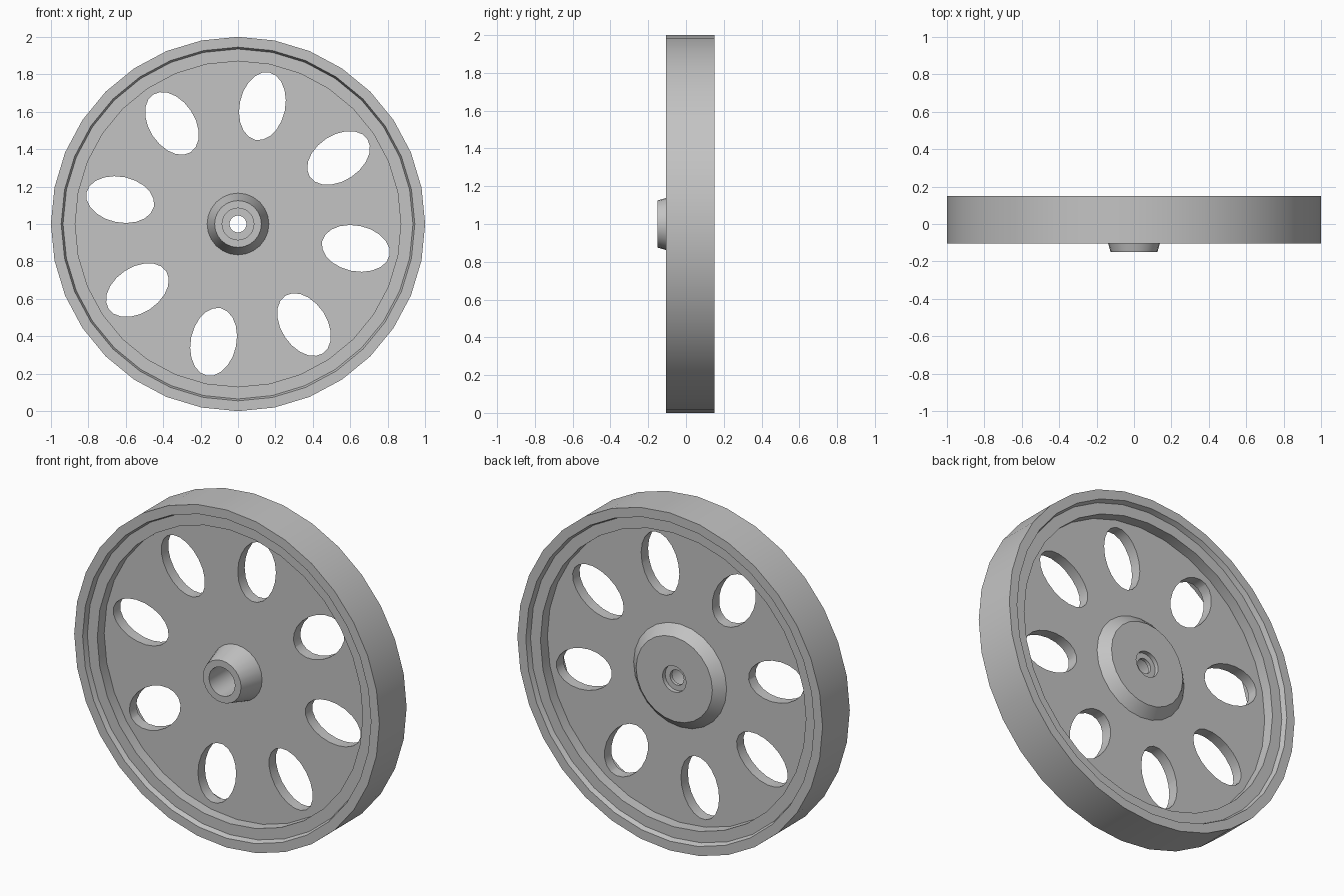
import bpy, bmesh, math
from mathutils import Matrix, Vector

cube = bpy.data.objects.get("Cube")
if cube:
    bpy.data.objects.remove(cube, do_unlink=True)

grey = bpy.data.materials.new("plain grey")
grey.use_nodes = True
grey.diffuse_color = (0.55, 0.55, 0.55, 1)
grey.node_tree.nodes["Principled BSDF"].inputs["Base Color"].default_value = (0.55, 0.55, 0.55, 1)

AXLE_Z = 1.0


def finish(name, bm):
    bmesh.ops.recalc_face_normals(bm, faces=bm.faces)
    mesh = bpy.data.meshes.new(name)
    bm.to_mesh(mesh)
    bm.free()
    mesh.materials.append(grey)
    obj = bpy.data.objects.new(name, mesh)
    bpy.context.collection.objects.link(obj)
    return obj


def lathe(name, profile, sides):
    """Spin a closed (radius, y) profile around the axle."""
    bm = bmesh.new()
    rings = []
    for i in range(sides):
        a = 2 * math.pi * i / sides
        rings.append([bm.verts.new((r * math.sin(a), y, AXLE_Z + r * math.cos(a)))
                      for r, y in profile])
    n = len(profile)
    for i in range(sides):
        a, b = rings[i], rings[(i + 1) % sides]
        for j in range(n):
            k = (j + 1) % n
            bm.faces.new((a[j], a[k], b[k], b[j]))
    return finish(name, bm)


def smooth(obj):
    bpy.ops.object.select_all(action='DESELECT')
    obj.select_set(True)
    bpy.context.view_layer.objects.active = obj
    bpy.ops.object.shade_smooth_by_angle(angle=math.radians(28))


# Rim with a shallow stepped lip on both sides
rim = lathe("rim", [(1.0, -0.105), (0.945, -0.105), (0.935, -0.075), (0.87, -0.075),
                    (0.87, 0.12), (0.935, 0.12), (0.945, 0.15), (1.0, 0.15)], 32)

# Hub: narrow cone in front, wide boss behind, stepped bore through the middle
hub = lathe("hub", [(0.125, -0.15), (0.165, -0.01), (0.305, 0.055), (0.25, 0.11),
                    (0.077, 0.11), (0.077, 0.085), (0.045, 0.085), (0.045, 0.065),
                    (0.085, 0.065), (0.085, -0.15)], 24)

# Web disc between hub and rim
web = lathe("web", [(0.15, -0.01), (0.875, -0.01), (0.875, 0.055), (0.15, 0.055)], 32)

# Oval cutters, long axis pointing outwards
bm = bmesh.new()
for i in range(8):
    spin = Matrix.Rotation(math.radians(11.7 + 45 * i), 4, 'Y')
    place = (Matrix.Translation((0, 0.02, AXLE_Z)) @ spin @ Matrix.Translation((0, 0, 0.643))
             @ Matrix.Diagonal((0.122, 1, 0.184, 1)) @ Matrix.Rotation(math.pi / 2, 4, 'X'))
    bmesh.ops.create_cone(bm, cap_ends=True, segments=20, radius1=1, radius2=1,
                          depth=0.3, matrix=place)
cutter = finish("hole_cutter", bm)

cut = web.modifiers.new("holes", 'BOOLEAN')
cut.operation = 'DIFFERENCE'
cut.solver = 'EXACT'
cut.object = cutter
bpy.context.view_layer.objects.active = web
bpy.ops.object.modifier_apply(modifier=cut.name)
bpy.data.objects.remove(cutter, do_unlink=True)

for part in (rim, hub, web):
    smooth(part)
